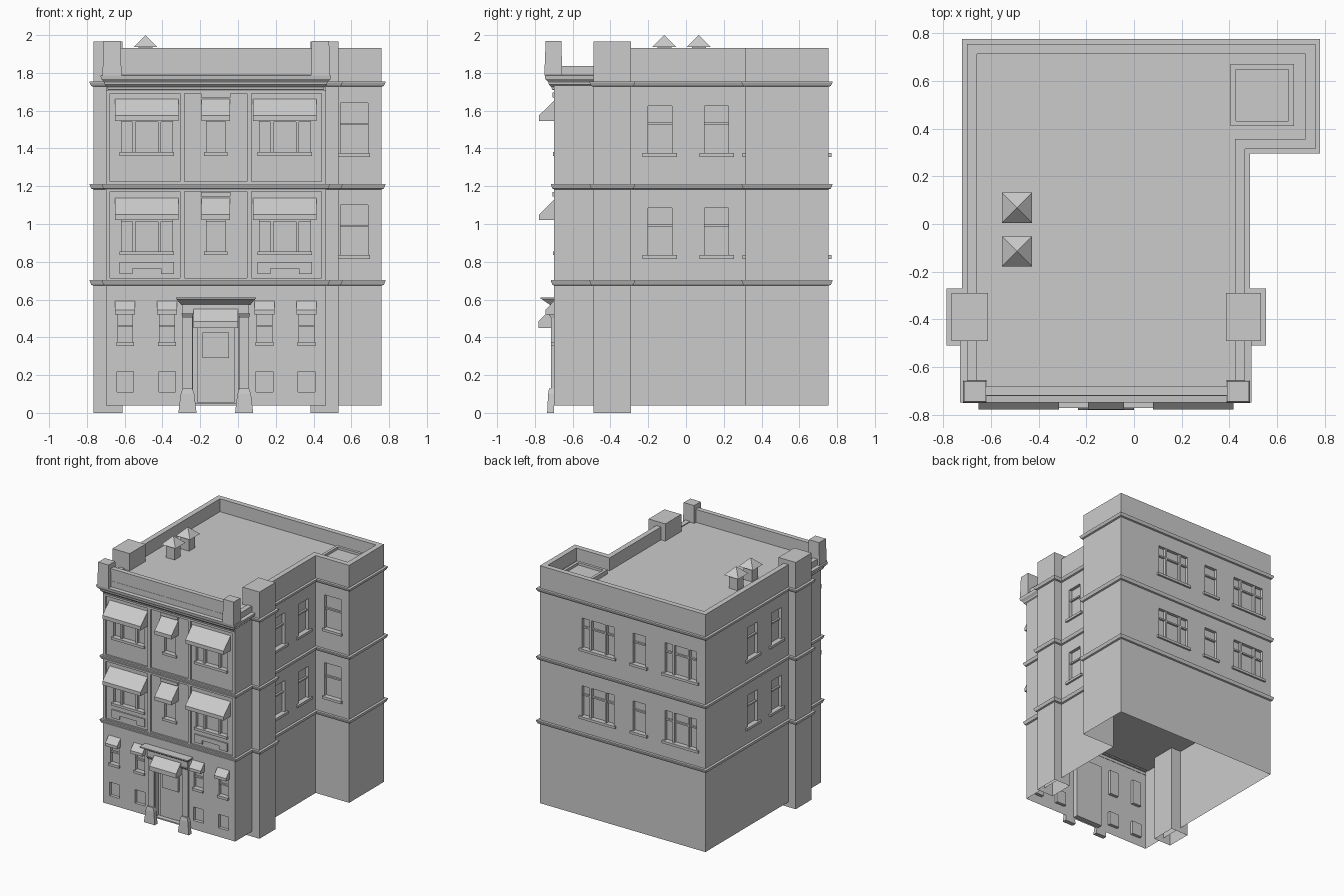
import bpy, bmesh
from mathutils import Vector as V

if "Cube" in bpy.data.objects:
    bpy.data.objects.remove(bpy.data.objects["Cube"])

parts = {}
CX = -0.1175                      # centre line of the facade
ROOF = 1.83


def bm_of(name):
    if name not in parts:
        parts[name] = bmesh.new()
    return parts[name]


def face(name, pts):
    bm = bm_of(name)
    return bm.faces.new([bm.verts.new(p) for p in pts])


def hexa(name, lo, hi):
    """Solid between two matching loops of points."""
    bm = bm_of(name)
    a = [bm.verts.new(p) for p in lo]
    b = [bm.verts.new(p) for p in hi]
    n = len(a)
    fs = [bm.faces.new(a[::-1]), bm.faces.new(b)]
    fs += [bm.faces.new((a[i], a[(i + 1) % n], b[(i + 1) % n], b[i])) for i in range(n)]
    bmesh.ops.recalc_face_normals(bm, faces=fs)


def rect(x0, x1, y0, y1, z):
    return [(x0, y0, z), (x1, y0, z), (x1, y1, z), (x0, y1, z)]


def band(name, path, profile, closed=False):
    """Sweep an (offset, z) profile along a counter-clockwise plan path with mitred corners."""
    bm, n, rows = bm_of(name), len(path), []
    P = [V(p[:2]) for p in path]
    for i in range(n):
        d = []
        if closed or i > 0:
            d.append((P[i] - P[i - 1]).normalized())
        if closed or i < n - 1:
            d.append((P[(i + 1) % n] - P[i]).normalized())
        nor = [V((e.y, -e.x)) for e in d]
        m = nor[0] if len(nor) == 1 else (nor[0] + nor[1]) / (1 + nor[0].dot(nor[1]))
        rows.append([bm.verts.new((P[i].x + m.x * o, P[i].y + m.y * o, z)) for o, z in profile])
    for i in range(n if closed else n - 1):
        a, b = rows[i], rows[(i + 1) % n]
        for k in range(len(profile) - 1):
            bm.faces.new((a[k], b[k], b[k + 1], a[k + 1]))


class Wall:
    """Flat wall with recessed openings; u runs along it, d points outward."""
    def __init__(self, name, origin, udir, u0, u1):
        self.name, self.o, self.t = name, V(origin), V(udir)
        self.n = V((self.t.y, -self.t.x))
        self.u0, self.u1, self.holes = u0, u1, []

    def p(self, u, z, d=0.0):
        q = self.o + self.t * u + self.n * d
        return (q.x, q.y, z)

    def box(self, part, u0, u1, z0, z1, d0, d1, taper=0.0, dtop=None):
        dt = d1 if dtop is None else dtop
        lo = [self.p(u0, z0, d0), self.p(u1, z0, d0), self.p(u1, z0, d1), self.p(u0, z0, d1)]
        a, b = u0 + taper, u1 - taper
        hexa(part, lo, [self.p(a, z1, d0), self.p(b, z1, d0), self.p(b, z1, dt), self.p(a, z1, dt)])

    def awning(self, u, w, top, fold, bottom, depth):
        prof = [(0, top), (depth, fold), (depth, bottom), (0, bottom)]
        hexa("awnings", [self.p(u - w / 2, z, d) for d, z in prof], [self.p(u + w / 2, z, d) for d, z in prof])

    def window(self, u, w, z0, z1, rail=None, mullions=(), sill=0.02, depth=0.025):
        a, b = u - w / 2, u + w / 2
        self.holes.append((a, b, z0, z1, depth))
        if rail:
            self.box("window_frames", a, b, rail - .006, rail + .006, -depth, -.01)
        for m in mullions:
            self.box("window_frames", u + m - .008, u + m + .008, z0, z1, -depth, -.003)
        if sill:
            self.box("window_sills", a - sill, b + sill, z0 - .02, z0, 0, .015)

    def build(self, z0=0.04, z1=1.76):
        us = sorted({self.u0, self.u1, *[h[k] for h in self.holes for k in (0, 1)]})
        zs = sorted({z0, z1, *[h[k] for h in self.holes for k in (2, 3)]})
        for a, b in zip(us, us[1:]):
            for c, e in zip(zs, zs[1:]):
                mu, mz = (a + b) / 2, (c + e) / 2
                d = -sum(h[4] for h in self.holes if h[0] < mu < h[1] and h[2] < mz < h[3])
                face(self.name, [self.p(a, c, d), self.p(b, c, d), self.p(b, e, d), self.p(a, e, d)])
        for a, b, c, e, d in self.holes:
            loop = [(a, c), (b, c), (b, e), (a, e)]
            for (u, z), (v, w) in zip(loop, loop[1:] + loop[:1]):
                face(self.name, [self.p(u, z), self.p(v, w), self.p(v, w, -d), self.p(u, z, -d)])


front = Wall("ground_front_wall", (0, -.70), (1, 0), -.70, .465)
upper = Wall("upper_front_wall", (0, -.688), (1, 0), -.70, .465)
back = Wall("back_wall", (0, .755), (-1, 0), -.76, .70)
right = Wall("right_wall", (.465, 0), (0, 1), -.70, .315)
left = Wall("left_wall", (-.70, 0), (0, -1), -.755, .70)
wing_front = Wall("wing_front_wall", (0, .315), (1, 0), .465, .76)
wing_side = Wall("wing_side_wall", (.76, 0), (0, 1), .315, .755)

# Upper storeys: windows, awnings and facade panels
for lift in (0, -.525):
    z0 = 1.38 + lift
    for s in (-1, 1):
        u = CX + s * .3655
        upper.window(u, .27, z0, 1.62 + lift, 1.545 + lift, (-.067, .067), .01)
        upper.awning(u, .337, 1.663 + lift, 1.575 + lift, 1.545 + lift, .09)
    upper.window(CX, .10, z0, 1.62 + lift, 1.545 + lift, (), .012)
    upper.awning(CX, .15, 1.663 + lift, 1.575 + lift, 1.545 + lift, .09)
    upper.box("plaques", CX - .078, CX + .078, 1.67 + lift, 1.695 + lift, 0, .018)
for lift in (0, -.54):
    z0 = 1.375 + lift
    for s in (-1, 1):
        back.window(-CX + s * .3655, .28, z0, z0 + .24, z0 + .165, (-.067, .067))
    back.window(-CX, .11, z0, z0 + .24, z0 + .165)
    for y in (-.138, .162):
        right.window(y, .126, z0, z0 + .25, z0 + .158, (), .028)
        left.window(-y, .126, z0, z0 + .25, z0 + .158, (), .028)
    wing_front.window(.615, .145, z0, z0 + .265, z0 + .155, (), .012)
for z0, z1 in ((.70, 1.19), (1.21, 1.71)):
    for s in (-1, 1):
        for a, b in ((.56, .5825), (.165, .19)):
            u0, u1 = sorted((CX + s * a, CX + s * b))
            upper.box("facade_frame", u0, u1, z0, z1, 0, .012)
    for a, b in ((z0, z0 + .014), (z1 - .018, z1)):
        upper.box("facade_frame", -.70, .465, a, b, 0, .012)

# Notched apron panels under the second storey windows
for s in (-1, 1):
    u = CX + s * .3655
    upper.box("apron_panels", u - .145, u + .145, .765, .80, 0, .01)
    for t in (-1, 1):
        upper.box("apron_panels", u + t * .11 - .035, u + t * .11 + .035, .735, .765, 0, .01)

# Ground storey and basement windows
for off in (.48, .258):
    for s in (-1, 1):
        u = CX + s * off
        front.window(u, .078, .375, .575, .46, (), .008)
        front.awning(u, .105, .592, .545, .522, .045)
        front.window(u, .088, .11, .218, None, (), 0)

# Entrance
front.holes.append((CX - .12, CX + .12, .05, .56, .04))
front.box("door", CX - .10, CX + .10, .055, .545, -.04, -.028)
front.box("door_panel", CX - .07, CX + .07, .29, .425, -.028, -.014)
front.awning(CX, .235, .57, .485, .45, .08)
for s in (-1, 1):
    u = CX + s * .15
    front.box("door_columns", u - .026, u + .026, .12, .51, 0, .015)
    front.box("door_capitals", u - .026, u + .026, .503, .525, 0, .015, -.005, .03)
    front.box("door_column_bases", u - .048, u + .048, 0, .10, 0, .035, .012, .03)
    front.box("door_column_bases", u - .036, u + .036, .10, .13, 0, .03, .01, .025)
front.box("door_entablature", CX - .177, CX + .177, .525, .58, 0, .02)
front.box("door_cornice", CX - .185, CX + .185, .575, .603, 0, .025, -.025, .065)
front.box("door_cornice", CX - .212, CX + .212, .603, .612, 0, .07)

front.build(z1=.70)
upper.build(z0=.70)
for wall in (back, right, left, wing_front, wing_side):
    wall.build()

# Side piers, open below, and string courses that wrap around them
for name, x0, x1 in (("right_pier", .385, .533), ("left_pier", -.765, -.612)):
    band(name, rect(x0, x1, -.49, -.29, 0), [(0, 0), (0, 1.967)], True)
    face(name, rect(x0, x1, -.49, -.29, 1.967))
outline = [(-.70, -.695), (.465, -.695), (.465, -.49), (.533, -.49), (.533, -.29), (.465, -.29),
           (.465, .315), (.76, .315), (.76, .755), (-.70, .755), (-.70, -.29), (-.765, -.29),
           (-.765, -.49), (-.70, -.49)]
for z in (.690, 1.199):
    band("string_courses", outline, [(0, z - .016), (.012, z - .012), (.02, z + .008), (.02, z + .014),
                                     (-.01, z + .014)], True)
band("upper_string_course", outline[2:], [(0, 1.727), (.012, 1.731), (.02, 1.748), (.02, 1.755), (0, 1.755)])

# Main front cornice
fp = [(-.70, -.39), (-.70, -.72), (.465, -.72), (.465, -.39)]
band("front_cornice", fp, [(-.03, 1.705), (-.01, 1.712), (-.008, 1.725), (.006, 1.738), (.008, 1.75),
                           (.025, 1.768), (.028, 1.787), (0, 1.79)])

# Parapets: tall front and rear, low returns beside the corner posts; roof deck; floor underside
band("front_parapet_base", fp, [(0, 1.76), (0, 1.837), (-.04, 1.837), (-.04, 1.78)])
hexa("front_parapet", rect(-.70, .465, -.718, -.68, 1.83), rect(-.70, .465, -.718, -.68, 1.933))
band("rear_parapet", [(.465, -.39), *outline[6:10], (-.70, -.39)],
     [(0, 1.755), (0, 1.933), (-.042, 1.933), (-.042, ROOF)])
face("roof_deck", [(x, y, ROOF) for x, y in ((-.68, -.70), (.44, -.70), (.44, .34), (.74, .34),
                                             (.74, .735), (-.68, .735))])
face("floor_underside", rect(-.70, .465, -.67, .755, .70)[::-1])
for x in (-.667, .4365):
    hexa("corner_posts", rect(x - .05, x + .05, -.75, -.655, 1.785), rect(x - .046, x + .046, -.743, -.66, 1.97))

# Roof hatch and vents
band("roof_hatch", rect(.405, .67, .41, .67, 0), [(0, ROOF), (0, 1.865), (-.022, 1.865), (-.022, 1.845)], True)
face("hatch_lid", rect(.42, .655, .425, .655, 1.845))
for y in (.068, -.115):
    x = -.49
    hexa("vent_stems", rect(x - .037, x + .037, y - .037, y + .037, ROOF),
         rect(x - .037, x + .037, y - .037, y + .037, 1.94))
    base = rect(x - .063, x + .063, y - .063, y + .063, 1.937)
    face("vent_caps", base[::-1])
    for i in range(4):
        face("vent_caps", [base[i], base[(i + 1) % 4], (x, y, 2.0)])

# Turn every part into an object
for name, bm in parts.items():
    bmesh.ops.remove_doubles(bm, verts=bm.verts, dist=1e-5)
    me = bpy.data.meshes.new(name)
    bm.to_mesh(me)
    bm.free()
    bpy.context.collection.objects.link(bpy.data.objects.new(name, me))
